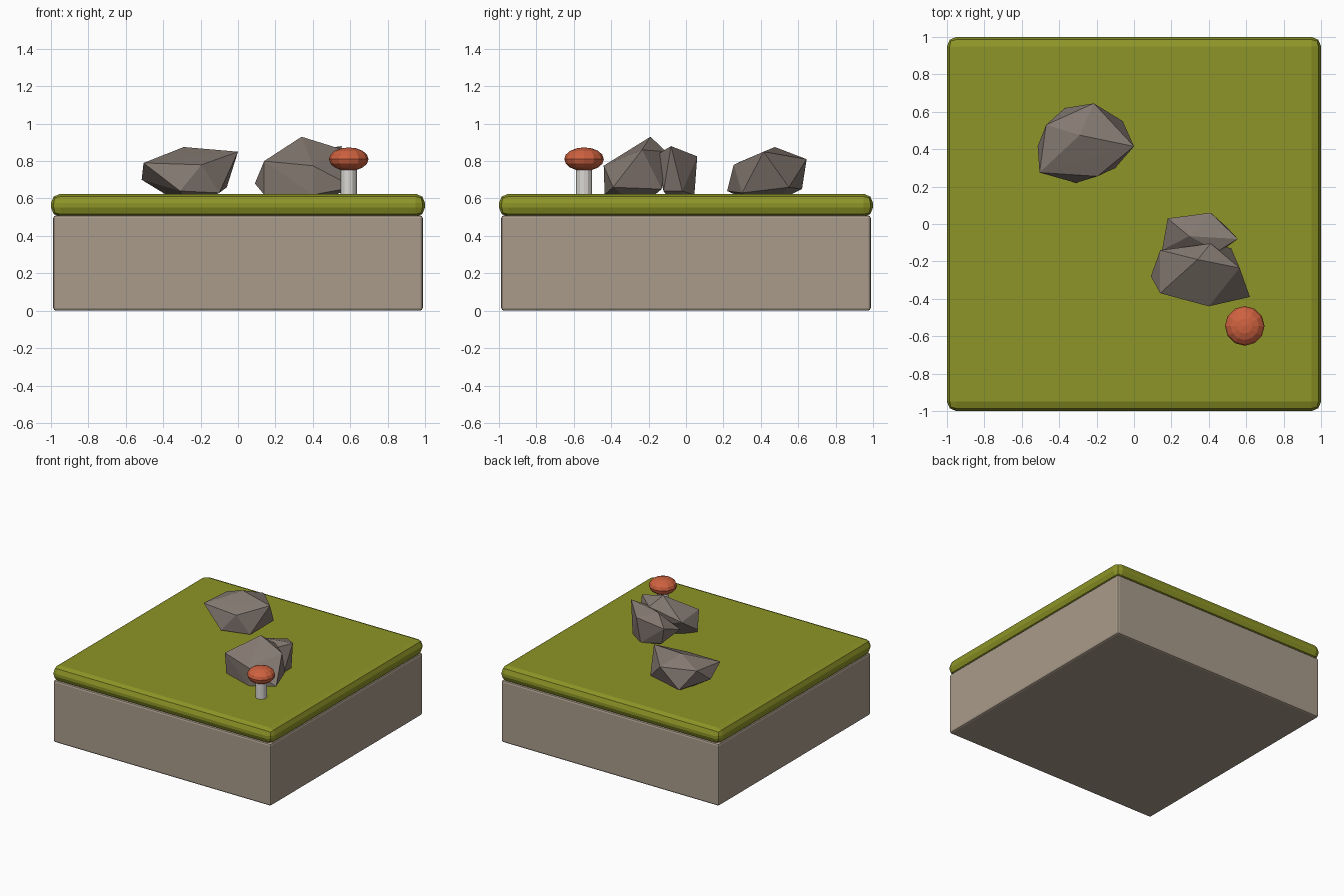
import bpy, bmesh
from mathutils import Matrix

if "Cube" in bpy.data.objects:
    bpy.data.objects.remove(bpy.data.objects["Cube"])


def material(name, rgb):
    m = bpy.data.materials.new(name)
    m.diffuse_color = (*rgb, 1)
    m.use_nodes = True
    m.node_tree.nodes["Principled BSDF"].inputs["Base Color"].default_value = m.diffuse_color
    return m


GRASS = material("grass_green", (0.27, 0.30, 0.02))
EARTH = material("earth_tan", (0.40, 0.33, 0.26))
STONE = material("stone_brown", (0.23, 0.19, 0.165))
RED = material("cap_red", (0.62, 0.12, 0.05))
PALE = material("stem_pale", (0.70, 0.68, 0.65))


def finish(name, bm, mat):
    bmesh.ops.recalc_face_normals(bm, faces=bm.faces)
    me = bpy.data.meshes.new(name)
    bm.to_mesh(me)
    bm.free()
    me.materials.append(mat)
    ob = bpy.data.objects.new(name, me)
    bpy.context.collection.objects.link(ob)
    return ob


def slab(name, half, z0, z1, bevel, mat):
    bm = bmesh.new()
    bmesh.ops.create_cube(bm, size=1, matrix=Matrix.Translation((0, 0, (z0 + z1) / 2))
                          @ Matrix.Diagonal((2 * half, 2 * half, z1 - z0, 1)))
    bmesh.ops.bevel(bm, geom=bm.edges[:], offset=bevel, segments=2,
                    profile=0.5, affect='EDGES')
    return finish(name, bm, mat)


def rock(name, points):
    # Faceted boulder: convex hull of a few corner points
    bm = bmesh.new()
    for p in points:
        bm.verts.new(p)
    res = bmesh.ops.convex_hull(bm, input=bm.verts[:])
    loose = {g for g in res["geom_interior"] + res["geom_unused"]
             if isinstance(g, bmesh.types.BMVert)}
    bmesh.ops.delete(bm, geom=list(loose), context='VERTS')
    return finish(name, bm, STONE)


# Ground tile
slab("earth_block", 0.988, 0.0, 0.51, 0.015, EARTH)
slab("grass_layer", 1.0, 0.502, 0.625, 0.05, GRASS)

# Boulders, sunk slightly into the grass
rock("back_rock", [
    (-.29, .475, .875), (0, .415, .85), (-.215, .645, .81), (-.505, .275, .79),
    (-.47, .53, .80), (-.195, .255, .78), (-.515, .415, .70), (-.31, .22, .64),
    (-.06, .55, .66), (-.37, .62, .65), (-.1, .3, .63), (-.27, .42, .55)])
rock("front_rock", [
    (.34, -.19, .93), (.14, -.37, .80), (.40, -.44, .775), (.565, -.235, .86),
    (.41, -.105, .85), (.14, -.14, .78), (.09, -.28, .68), (.62, -.39, .66),
    (.14, -.35, .62), (.40, -.435, .62), (.52, -.13, .65), (.35, -.25, .55)])
rock("small_rock", [
    (.555, -.08, .88), (.295, -.065, .845), (.41, .06, .825), (.18, .03, .78),
    (.45, -.145, .84), (.15, -.14, .72), (.22, .0, .64), (.38, .045, .62),
    (.50, -.02, .64), (.50, -.12, .64), (.36, -.06, .55)])

# Mushroom
MX, MY = 0.592, -0.545
bm = bmesh.new()
bmesh.ops.create_cone(bm, cap_ends=True, segments=12, radius1=0.043, radius2=0.043,
                      depth=0.19, matrix=Matrix.Translation((MX, MY, 0.695)))
finish("mushroom_stem", bm, PALE)
bm = bmesh.new()
bmesh.ops.create_uvsphere(bm, u_segments=12, v_segments=8, radius=1,
                          matrix=Matrix.Translation((MX, MY, 0.81))
                          @ Matrix.Diagonal((0.106, 0.106, 0.063, 1)))
finish("mushroom_cap", bm, RED)
